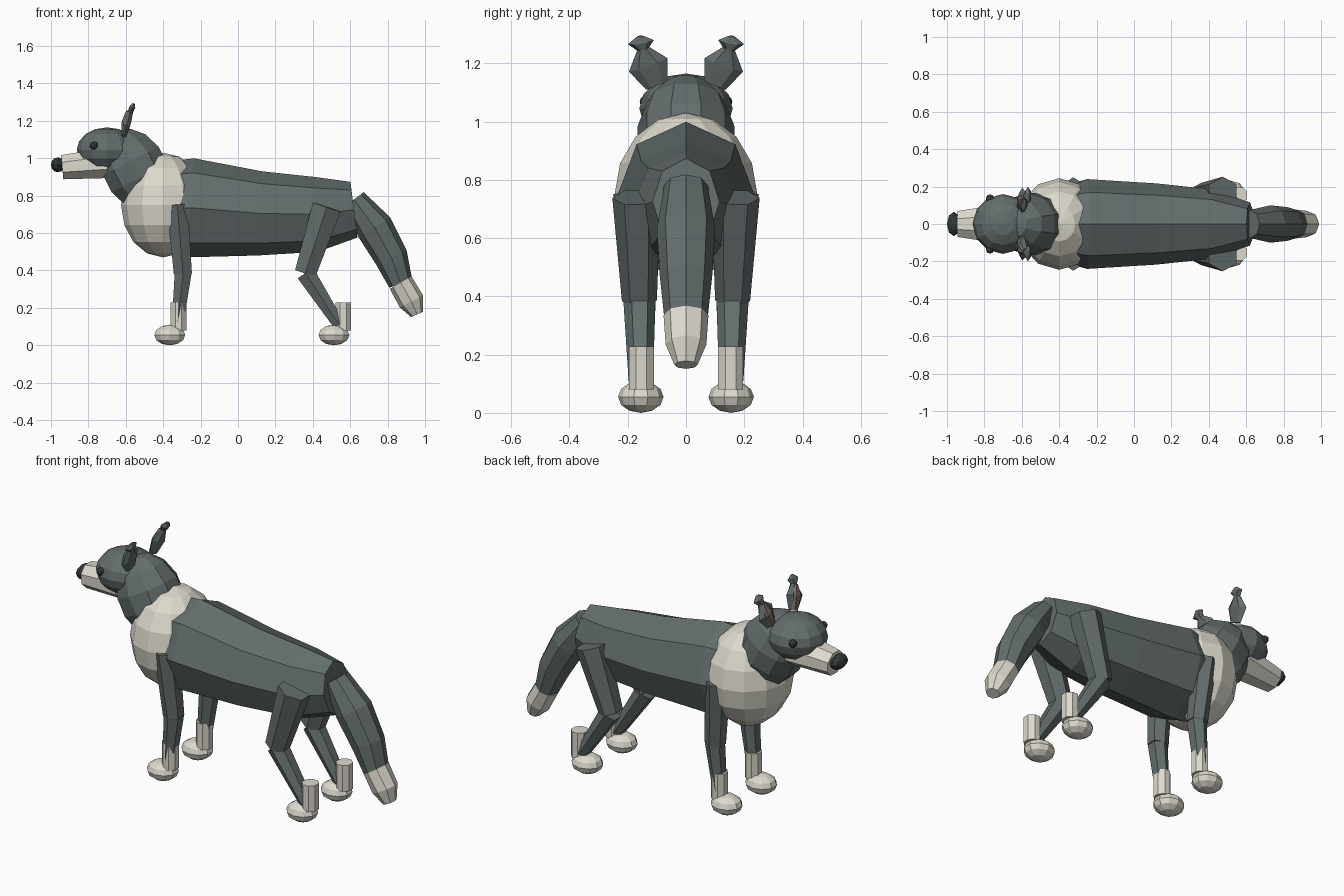
import bpy, bmesh, math
from mathutils import Vector, Matrix

if "Cube" in bpy.data.objects:
    bpy.data.objects.remove(bpy.data.objects["Cube"])


def material(name, rgb):
    m = bpy.data.materials.new(name)
    m.diffuse_color = (*rgb, 1)
    m.use_nodes = True
    m.node_tree.nodes["Principled BSDF"].inputs["Base Color"].default_value = m.diffuse_color
    return m


FUR = material("dark_fur", (0.125, 0.155, 0.15))
WHITE = material("pale_fur", (0.72, 0.70, 0.61))
BLACK = material("black", (0.035, 0.045, 0.045))
INNER = material("ear_inner", (0.22, 0.17, 0.15))


def finish(bm, name, mat):
    bmesh.ops.recalc_face_normals(bm, faces=bm.faces)
    me = bpy.data.meshes.new(name)
    bm.to_mesh(me)
    bm.free()
    me.materials.append(mat)
    ob = bpy.data.objects.new(name, me)
    bpy.context.collection.objects.link(ob)
    return ob


def loft(name, stations, sides, mat, phase=0.0):
    """Skin rings (x, y, z, half width in y, half width across the path)."""
    bm = bmesh.new()
    pts = [Vector(s[:3]) for s in stations]
    rings = []
    for i, (x, y, z, ry, rn) in enumerate(stations):
        t = pts[min(i + 1, len(pts) - 1)] - pts[max(i - 1, 0)]
        n = t.cross(Vector((0, 1, 0))).normalized()
        side = n.cross(t).normalized()
        ring = []
        for k in range(sides):
            a = phase + 2 * math.pi * k / sides
            ring.append(bm.verts.new(pts[i] + side * ry * math.cos(a) + n * rn * math.sin(a)))
        rings.append(ring)
    for a, b in zip(rings, rings[1:]):
        for k in range(sides):
            j = (k + 1) % sides
            bm.faces.new((a[k], a[j], b[j], b[k]))
    bm.faces.new(rings[0])
    bm.faces.new(rings[-1])
    return finish(bm, name, mat)


def ball(name, loc, radii, mat, segs=10, rings=7, tilt=0.0):
    bm = bmesh.new()
    m = Matrix.Translation(loc) @ Matrix.Rotation(tilt, 4, 'Y') @ Matrix.Diagonal((*radii, 1))
    bmesh.ops.create_uvsphere(bm, u_segments=segs, v_segments=rings, radius=1, matrix=m)
    return finish(bm, name, mat)


# Torso
torso = [(-0.36, 0.985, 0.48, 0.21), (-0.25, 1.0, 0.47, 0.24), (0.12, 0.93, 0.48, 0.217),
         (0.42, 0.90, 0.50, 0.185), (0.62, 0.875, 0.575, 0.115)]
loft("torso", [(x, 0, (t + b) / 2, w, (t - b) / 2) for x, t, b, w in torso], 8, FUR)

# Chest, neck and head
ball("chest_ruff", (-0.40, 0, 0.75), (0.225, 0.245, 0.28), WHITE, 12, 8)
ball("neck", (-0.55, 0, 0.94), (0.18, 0.17, 0.23), FUR, 10, 7, math.radians(-27))
ball("head", (-0.70, 0, 1.045), (0.162, 0.16, 0.12), FUR, 12, 8)
loft("muzzle", [(-0.94, 0, 0.952, 0.075, 0.07), (-0.70, 0, 0.975, 0.115, 0.088)],
     8, WHITE, math.pi / 8)
ball("nose", (-0.963, 0, 0.965), (0.037, 0.065, 0.04), BLACK, 8, 6)

# Tail with pale tip
loft("tail", [(0.62, 0, 0.78, 0.075, 0.065), (0.73, 0, 0.63, 0.1, 0.1),
              (0.82, 0, 0.47, 0.09, 0.09), (0.87, 0, 0.33, 0.075, 0.065)], 8, FUR)
loft("tail_tip", [(0.87, 0, 0.335, 0.077, 0.067), (0.927, 0, 0.235, 0.07, 0.07),
                  (0.957, 0, 0.165, 0.04, 0.035)], 8, WHITE)

# Mirrored parts
for tag, s in (("left", -1), ("right", 1)):
    ball(f"eye_{tag}", (-0.77, 0.137 * s, 1.068), (0.022, 0.022, 0.022), BLACK, 8, 6)

    # Ears: pinched near the top with a small flared tip
    ear = [(-0.605, 0.10, 1.125, 0.04, 0.012), (-0.592, 0.13, 1.195, 0.07, 0.024),
           (-0.575, 0.147, 1.25, 0.022, 0.016), (-0.565, 0.155, 1.273, 0.045, 0.018),
           (-0.557, 0.155, 1.293, 0.012, 0.006)]
    loft(f"ear_{tag}", [(x, y * s, z, a, b) for x, y, z, a, b in ear], 6, FUR)
    loft(f"ear_inner_{tag}", [(x - 0.012, y * s, z, a * 0.6, b * 0.8) for x, y, z, a, b in ear[:3]],
         6, INNER)

    # Legs: upper, lower, sock and paw
    legs = {
        "front": ([(-0.325, 0.178, 0.755, 0.072, 0.064), (-0.295, 0.158, 0.385, 0.055, 0.056)],
                  [(-0.293, 0.158, 0.39, 0.054, 0.052), (-0.325, 0.155, 0.10, 0.04, 0.035)],
                  -0.318, -0.365),
        "hind": ([(0.475, 0.17, 0.74, 0.083, 0.09), (0.36, 0.16, 0.385, 0.06, 0.066)],
                 [(0.362, 0.16, 0.385, 0.055, 0.058), (0.54, 0.155, 0.11, 0.042, 0.036)],
                 0.563, 0.513),
    }
    for part, (upper, lower, sock_x, paw_x) in legs.items():
        for seg, st in (("upper", upper), ("lower", lower)):
            loft(f"{part}_{seg}_leg_{tag}", [(x, y * s, z, a, b) for x, y, z, a, b in st], 6, FUR)
        loft(f"{part}_sock_{tag}", [(sock_x, 0.153 * s, 0.228, 0.047, 0.045),
                                    (sock_x, 0.153 * s, 0.08, 0.047, 0.045)],
             8, WHITE, math.pi / 8)
        ball(f"{part}_paw_{tag}", (paw_x, 0.155 * s, 0.055), (0.087, 0.078, 0.055), WHITE, 10, 6)
